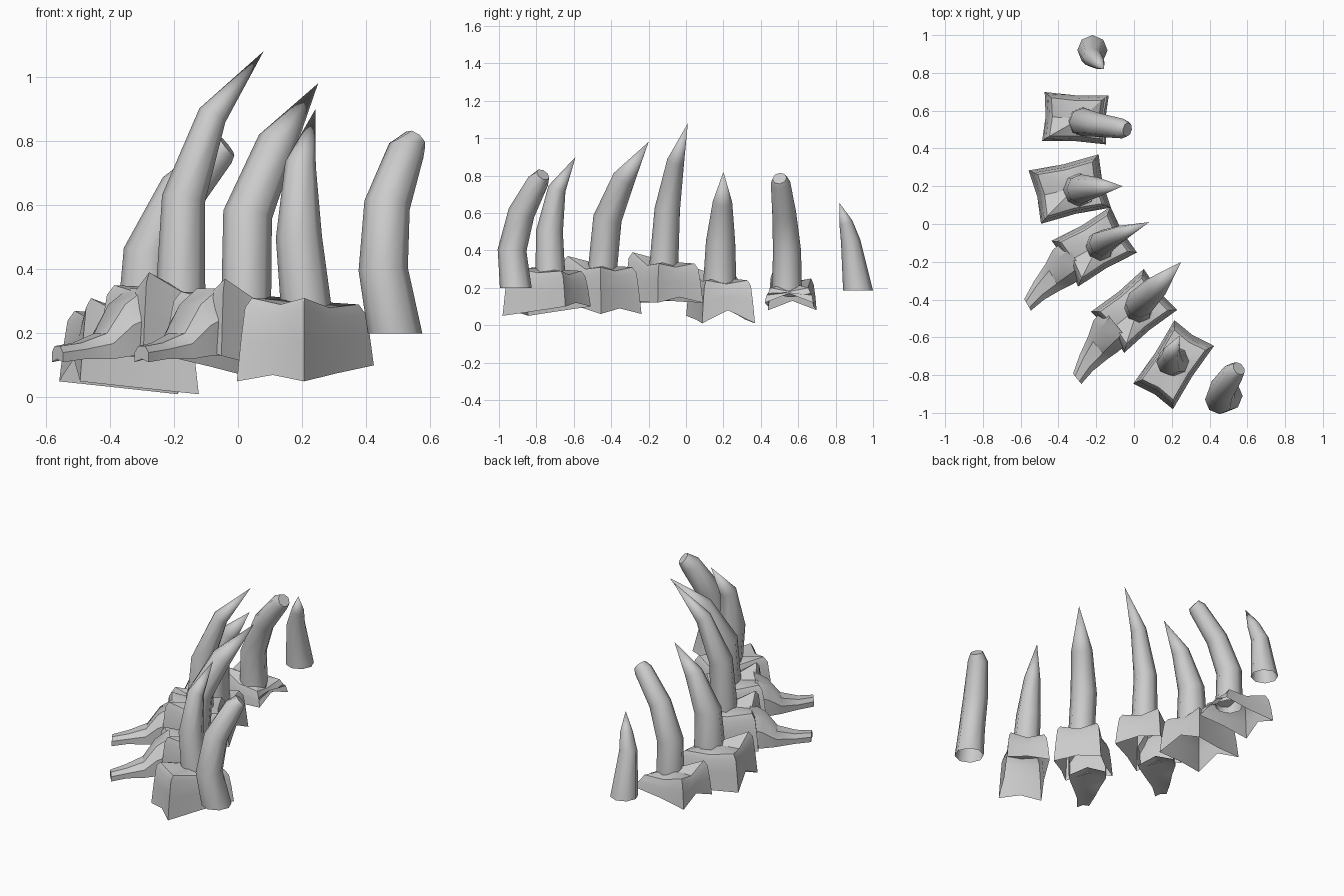
import bpy, bmesh, math
from mathutils import Vector, Matrix

cube = bpy.data.objects.get("Cube")
if cube:
    bpy.data.objects.remove(cube, do_unlink=True)

bone = bpy.data.materials.new("bone_grey")
bone.use_nodes = True
GREY = (0.6, 0.6, 0.6, 1)
bone.diffuse_color = GREY
bone.node_tree.nodes["Principled BSDF"].inputs["Base Color"].default_value = GREY


def loft(name, rings, cap_start=False, cap_end=False, tip=None, angle=35):
    """Skin a list of point rings, with optional caps or a pointed end."""
    bm = bmesh.new()
    loops = [[bm.verts.new(p) for p in ring] for ring in rings]
    n = len(loops[0])
    for a, b in zip(loops, loops[1:]):
        for i in range(n):
            j = (i + 1) % n
            bm.faces.new((a[i], a[j], b[j], b[i]))
    if cap_start:
        bm.faces.new(loops[0][::-1])
    if cap_end:
        bm.faces.new(loops[-1])
    if tip is not None:
        t = bm.verts.new(tip)
        for i in range(n):
            bm.faces.new((loops[-1][i], loops[-1][(i + 1) % n], t))
    bmesh.ops.recalc_face_normals(bm, faces=bm.faces)
    mesh = bpy.data.meshes.new(name)
    bm.to_mesh(mesh)
    bm.free()
    mesh.materials.append(bone)
    obj = bpy.data.objects.new(name, mesh)
    bpy.context.collection.objects.link(obj)
    bpy.ops.object.select_all(action='DESELECT')
    obj.select_set(True)
    bpy.context.view_layer.objects.active = obj
    bpy.ops.object.shade_smooth_by_angle(angle=math.radians(angle))
    return obj


def spine(name, path, sides=8):
    """Curved spike through (x, y, z, radius); zero radius makes a point."""
    pts = [Vector(p[:3]) for p in path]
    rings, tip = [], None
    for i, p in enumerate(path):
        if p[3] == 0:
            tip = pts[i]
            continue
        d = pts[min(i + 1, len(pts) - 1)] - pts[max(i - 1, 0)]
        d = Vector((0, 0, 1)) if i == 0 else d.normalized()
        u = Vector((0, 1, 0)).cross(d).normalized()
        v = d.cross(u)
        rings.append([pts[i] + p[3] * (u * math.cos(t) + v * math.sin(t))
                      for t in (2 * math.pi * k / sides for k in range(sides))])
    loft(name, rings, cap_end=tip is None, tip=tip, angle=50)


def base(name, centre, turn, half, bottom, top, arch, peak):
    """Flared, hollow body; bottom and top are (outer, inner) heights."""
    place = Matrix.Translation((*centre, 0)) @ Matrix.Rotation(math.radians(turn), 4, 'Z')
    plan = [(-1, -1), (0, -1), (1, -1), (1, 0), (1, 1), (0, 1), (-1, 1), (-1, 0)]

    def ring(scale, pinch, height):
        out = []
        for x, y in plan:
            s = scale * (pinch if x * y == 0 else 1)
            out.append(place @ Vector((x * half[0] * s, y * half[1] * s, height(x, y))))
        return out

    def mix(pair, x):
        return pair[0] + (pair[1] - pair[0]) * (x + 1) / 2

    def low(x, y):
        return mix(bottom, x) + (arch if y == 0 else 0)

    def high(x, y):
        return mix(top, x) + (peak if x < 0 and y < 0 else 0) - (0.02 if x * y == 0 else 0)

    rings = [ring(1.0, 0.93, low),
             ring(0.94, 0.9, lambda x, y: 0.5 * (low(x, y) + high(x, y))),
             ring(0.88, 0.92, lambda x, y: high(x, y) - 0.03),
             ring(0.78, 0.92, high)]
    loft(name, rings, tip=place @ Vector((0.03, 0, mix(top, 0))))
    return place


def side_process(name, place):
    """Tapering wing sweeping out from the outer end of a body."""
    stations = [(-.12, 0, .11, .13, .34), (-.20, -.01, .105, .13, .29),
                (-.27, -.03, .08, .12, .20), (-.37, -.055, .055, .12, .17),
                (-.46, -.09, .035, .11, .16)]
    rings = []
    for x, y, w, lo, hi in stations:
        profile = [(-w, lo), (-w, lo + .6 * (hi - lo)), (-.5 * w, hi),
                   (.5 * w, hi), (w, lo + .6 * (hi - lo)), (w, lo),
                   (0, lo + .2 * (hi - lo))]
        rings.append([place @ Vector((x, y + s, z)) for s, z in profile])
    loft(name, rings, cap_end=True)


# Spines, from the back of the row to the front
spine("rear_spine", [(-.22, .92, .185, .08), (-.22, .88, .45, .052), (-.19, .855, .55, .036),
                     (-.16, .82, .655, 0)])
spine("second_spine", [(-.27, .54, .17, .08), (-.27, .54, .4, .075), (-.19, .525, .6, .064),
                       (-.06, .505, .765, .052), (-.035, .5, .785, .038)])
spine("third_spine", [(-.29, .18, .2, .09), (-.28, .185, .45, .078), (-.19, .195, .66, .052),
                      (-.06, .2, .82, 0)])
spine("fourth_spine", [(-.18, -.12, .3, .078), (-.17, -.1, .62, .068), (-.08, -.055, .88, .046),
                       (.08, .01, 1.08, 0)])
spine("fifth_spine", [(.025, -.45, .26, .078), (.03, -.42, .57, .077), (.12, -.33, .79, .062),
                      (.25, -.2, .98, 0)])
spine("sixth_spine", [(.215, -.725, .26, .08), (.19, -.73, .5, .072), (.195, -.69, .73, .048),
                      (.242, -.59, .9, 0)])
spine("front_spine", [(.49, -.91, .2, .085), (.453, -.93, .4, .077), (.465, -.88, .6, .072),
                      (.525, -.79, .77, .058), (.555, -.765, .805, .038)])

# Bodies under the spines
base("second_base", (-.31, .56), -3, (.17, .13), (.08, .12), (.25, .20), .05, .04)
base("third_base", (-.34, .185), 13, (.19, .145), (.05, .01), (.27, .24), .07, .04)
side_process("fourth_process",
             base("fourth_base", (-.21, -.12), 30, (.18, .14), (.13, .12), (.35, .33), .03, .04))
fifth = base("fifth_base", (.0, -.46), 39, (.18, .14), (.13, .06), (.33, .31), .03, .04)
side_process("fifth_process", fifth)
base("sixth_base", (.21, -.745), 57, (.20, .125), (.05, .1), (.31, .29), .02, 0)
